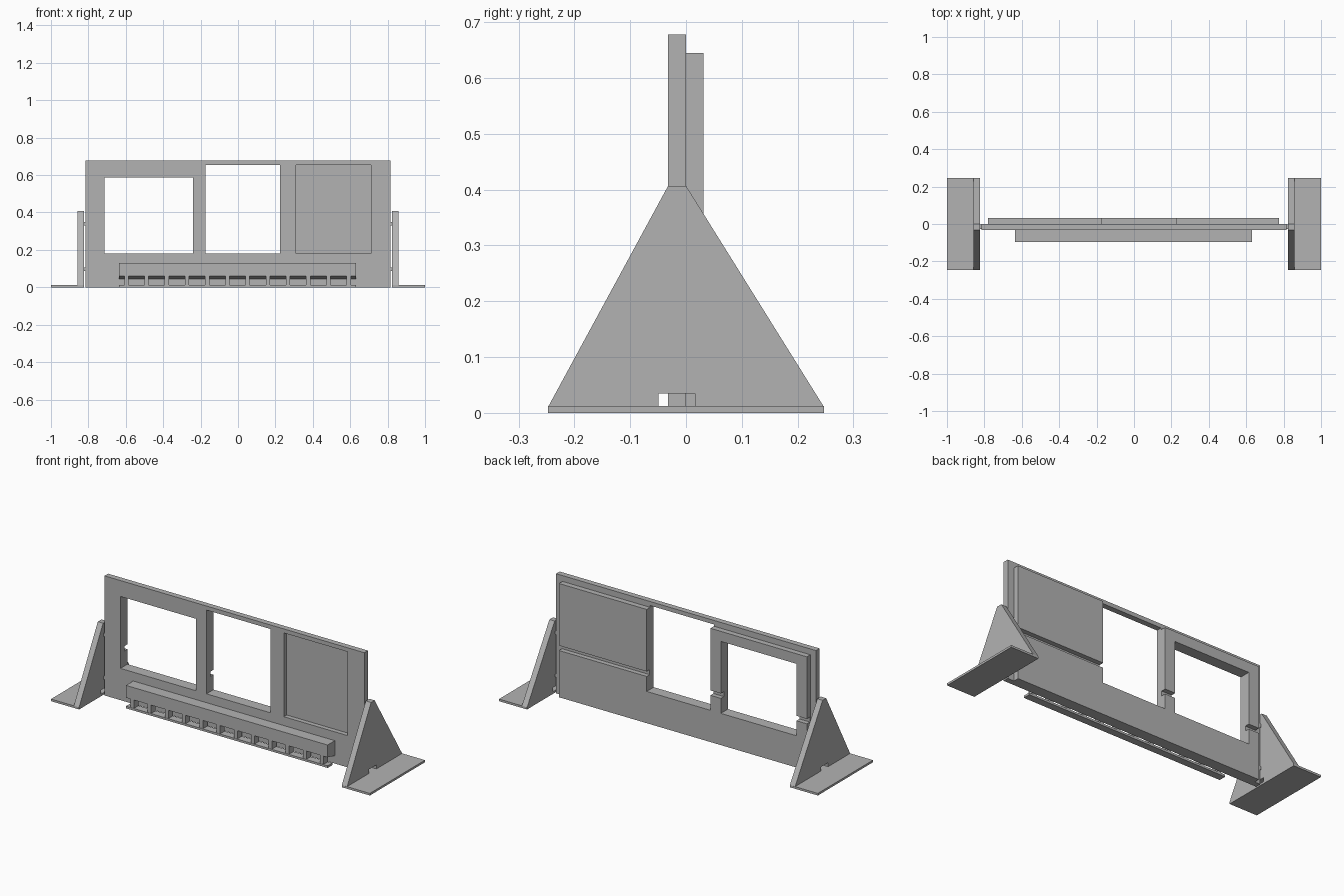
import bpy, bmesh

if "Cube" in bpy.data.objects:
    bpy.data.objects.remove(bpy.data.objects["Cube"])

grey = bpy.data.materials.new("plain_grey")
grey.diffuse_color = (0.45, 0.45, 0.45, 1)
grey.use_nodes = True
grey.node_tree.nodes["Principled BSDF"].inputs["Base Color"].default_value = grey.diffuse_color


def finish(name, bm):
    bmesh.ops.recalc_face_normals(bm, faces=bm.faces)
    me = bpy.data.meshes.new(name)
    bm.to_mesh(me)
    bm.free()
    me.materials.append(grey)
    ob = bpy.data.objects.new(name, me)
    bpy.context.collection.objects.link(ob)
    return ob


def prism(name, profile, x0, x1):
    """Extrude a (y, z) profile along x."""
    bm = bmesh.new()
    f = bm.faces.new([bm.verts.new((x0, y, z)) for y, z in profile])
    ext = bmesh.ops.extrude_face_region(bm, geom=[f])
    for v in ext["geom"]:
        if isinstance(v, bmesh.types.BMVert):
            v.co.x = x1
    return finish(name, bm)


def box(name, x0, x1, y0, y1, z0, z1):
    return prism(name, [(y0, z0), (y1, z0), (y1, z1), (y0, z1)], x0, x1)


def cut(ob, *bounds):
    """Subtract a box from an object."""
    cutter = box("cutter", *bounds)
    cutter.hide_render = True
    mod = ob.modifiers.new("cut", 'BOOLEAN')
    mod.operation = 'DIFFERENCE'
    mod.solver = 'EXACT'
    mod.object = cutter
    bpy.context.view_layer.update()
    dg = bpy.context.evaluated_depsgraph_get()
    me = bpy.data.meshes.new_from_object(ob.evaluated_get(dg))
    ob.modifiers.clear()
    ob.data = me
    bpy.data.objects.remove(cutter)


# Main wall: two openings and one blind recess
wall = box("wall_panel", -0.815, 0.815, -0.032, 0, 0, 0.678)
cut(wall, -0.715, -0.24, -0.1, 0.1, 0.18, 0.588)
cut(wall, -0.175, 0.225, -0.1, 0.1, 0.18, 0.655)
cut(wall, 0.31, 0.71, -0.1, -0.006, 0.18, 0.655)

# Rear layer: matching openings and a horizontal groove
rear = box("rear_layer", -0.78, 0.775, 0, 0.031, 0, 0.645)
cut(rear, -0.715, -0.24, -0.1, 0.1, 0.18, 0.588)
cut(rear, -0.175, 0.225, -0.1, 0.1, 0.18, 0.8)
cut(rear, -1, 1, 0.004, 0.1, 0.265, 0.293)

# Front ledge with a sloping underside
prism("front_ledge", [(-0.097, 0.13), (-0.097, 0.06), (-0.032, 0.045), (-0.032, 0.13)],
      -0.635, 0.63)

# Low rail hung from the ledge by a row of dividers
box("lower_rail", -0.635, 0.63, -0.097, -0.055, 0, 0.012)
for i in range(12):
    x = -0.597 + 0.1081 * i
    box(f"rail_divider_{i + 1}", x - 0.011, x + 0.011, -0.095, -0.055, 0.011, 0.06)

# End supports: slotted gusset, foot plate and spacer pegs
for side, s in (("left", -1), ("right", 1)):
    def span(a, b):
        return tuple(sorted((a * s, b * s)))
    gusset = prism(f"{side}_gusset",
                   [(-0.247, 0.011), (0.247, 0.011), (0, 0.407), (-0.032, 0.407)],
                   *span(0.824, 0.857))
    cut(gusset, *span(0.7, 0.95), -0.049, 0.016, 0.0, 0.035)
    box(f"{side}_foot", *span(0.824, 1.0), -0.247, 0.247, 0, 0.012)
    for n, z in enumerate((0.097, 0.34)):
        box(f"{side}_peg_{n + 1}", *span(0.81, 0.83), -0.028, -0.004, z - 0.009, z + 0.009)
